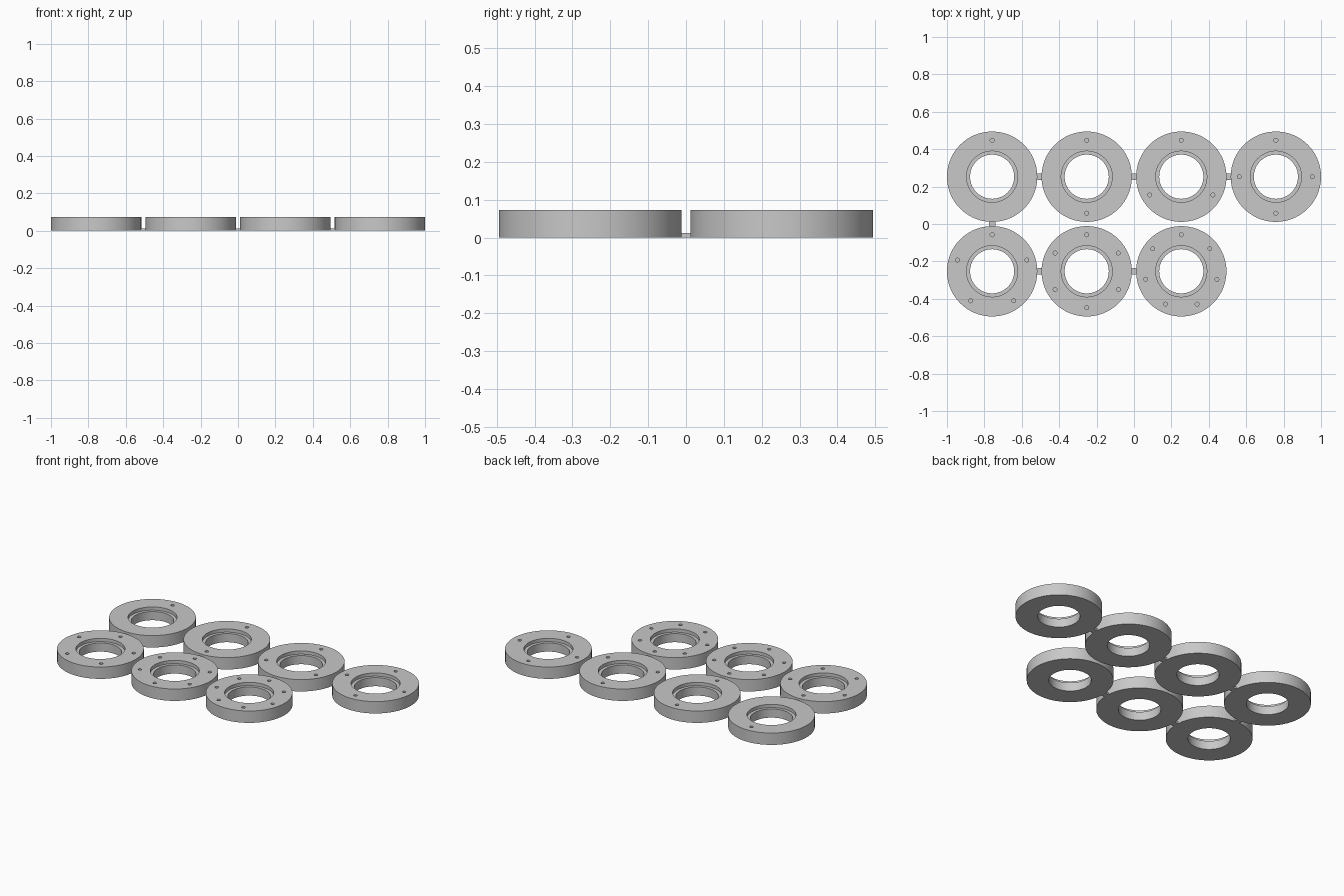
import bpy, bmesh, math
from mathutils import Matrix, Vector

cube = bpy.data.objects.get("Cube")
if cube:
    bpy.data.objects.remove(cube, do_unlink=True)

PITCH = 0.5057          # spacing between ring centres
OUTER, BORE, RECESS = 0.2415, 0.118, 0.1365
HEIGHT, RECESS_DEPTH = 0.073, 0.02
HOLE_CIRCLE, HOLE_R, HOLE_DEPTH = 0.195, 0.0105, 0.03
SEGMENTS = 96

grey = bpy.data.materials.new("plain_grey")
grey.use_nodes = True
grey.diffuse_color = (0.58, 0.58, 0.58, 1)
grey.node_tree.nodes["Principled BSDF"].inputs["Base Color"].default_value = (0.58, 0.58, 0.58, 1)


def make_object(name, bm, location=(0, 0, 0)):
    bmesh.ops.recalc_face_normals(bm, faces=bm.faces)
    mesh = bpy.data.meshes.new(name)
    bm.to_mesh(mesh)
    bm.free()
    mesh.materials.append(grey)
    obj = bpy.data.objects.new(name, mesh)
    obj.location = location
    bpy.context.scene.collection.objects.link(obj)
    return obj


def lathe(profile):
    """Closed (radius, z) profile turned around the z axis."""
    bm = bmesh.new()
    loops = []
    for i in range(SEGMENTS):
        a = math.tau * i / SEGMENTS
        loops.append([bm.verts.new((r * math.cos(a), r * math.sin(a), z)) for r, z in profile])
    n = len(profile)
    for i in range(SEGMENTS):
        a, b = loops[i], loops[(i + 1) % SEGMENTS]
        for j in range(n):
            k = (j + 1) % n
            bm.faces.new((a[j], b[j], b[k], a[k]))
    return bm


def make_ring(number, location):
    """Stepped ring with evenly spaced blind holes, the first towards +y."""
    ledge = HEIGHT - RECESS_DEPTH
    ring = make_object(f"ring_{number}", lathe([
        (BORE, 0), (OUTER, 0), (OUTER, HEIGHT),
        (RECESS, HEIGHT), (RECESS, ledge), (BORE, ledge)]), location)

    # Hole cutters
    bm = bmesh.new()
    for i in range(number):
        a = math.pi / 2 + math.tau * i / number
        centre = Vector((HOLE_CIRCLE * math.cos(a), HOLE_CIRCLE * math.sin(a), HEIGHT))
        bmesh.ops.create_cone(bm, cap_ends=True, segments=20, radius1=HOLE_R, radius2=HOLE_R,
                              depth=2 * HOLE_DEPTH, matrix=Matrix.Translation(centre))
    cutter = make_object(f"hole_cutter_{number}", bm, location)
    cutter.hide_render = True
    mod = ring.modifiers.new("holes", 'BOOLEAN')
    mod.operation = 'DIFFERENCE'
    mod.solver = 'EXACT'
    mod.object = cutter

    # Bake the holes and drop the cutter
    bpy.context.view_layer.update()
    graph = bpy.context.evaluated_depsgraph_get()
    mesh = bpy.data.meshes.new_from_object(ring.evaluated_get(graph))
    ring.modifiers.clear()
    ring.data = mesh
    bpy.data.objects.remove(cutter, do_unlink=True)
    for poly in mesh.polygons:
        poly.use_smooth = True
    mesh.set_sharp_from_angle(angle=math.radians(30))


def make_link(name, x, y, size):
    bm = bmesh.new()
    bmesh.ops.create_cube(bm, size=1)
    bmesh.ops.scale(bm, vec=size, verts=bm.verts)
    make_object(name, bm, (x, y, size[2] / 2))


# Rings: four at the back, three at the front
xs = [(i - 1.5) * PITCH for i in range(4)]
back, front = PITCH / 2, -PITCH / 2
places = [(x, back) for x in xs] + [(x, front) for x in xs[:3]]
for number, (x, y) in enumerate(places, start=1):
    make_ring(number, (x, y, 0))

# Thin links joining neighbouring rings
LENGTH, WIDTH, THICK = 0.028, 0.036, 0.012
for row, y, count in (("back", back, 3), ("front", front, 2)):
    for i in range(count):
        make_link(f"{row}_link_{i + 1}", xs[i] + PITCH / 2, y, (LENGTH, WIDTH, THICK))
make_link("row_link", xs[0], 0, (WIDTH, LENGTH, THICK))
